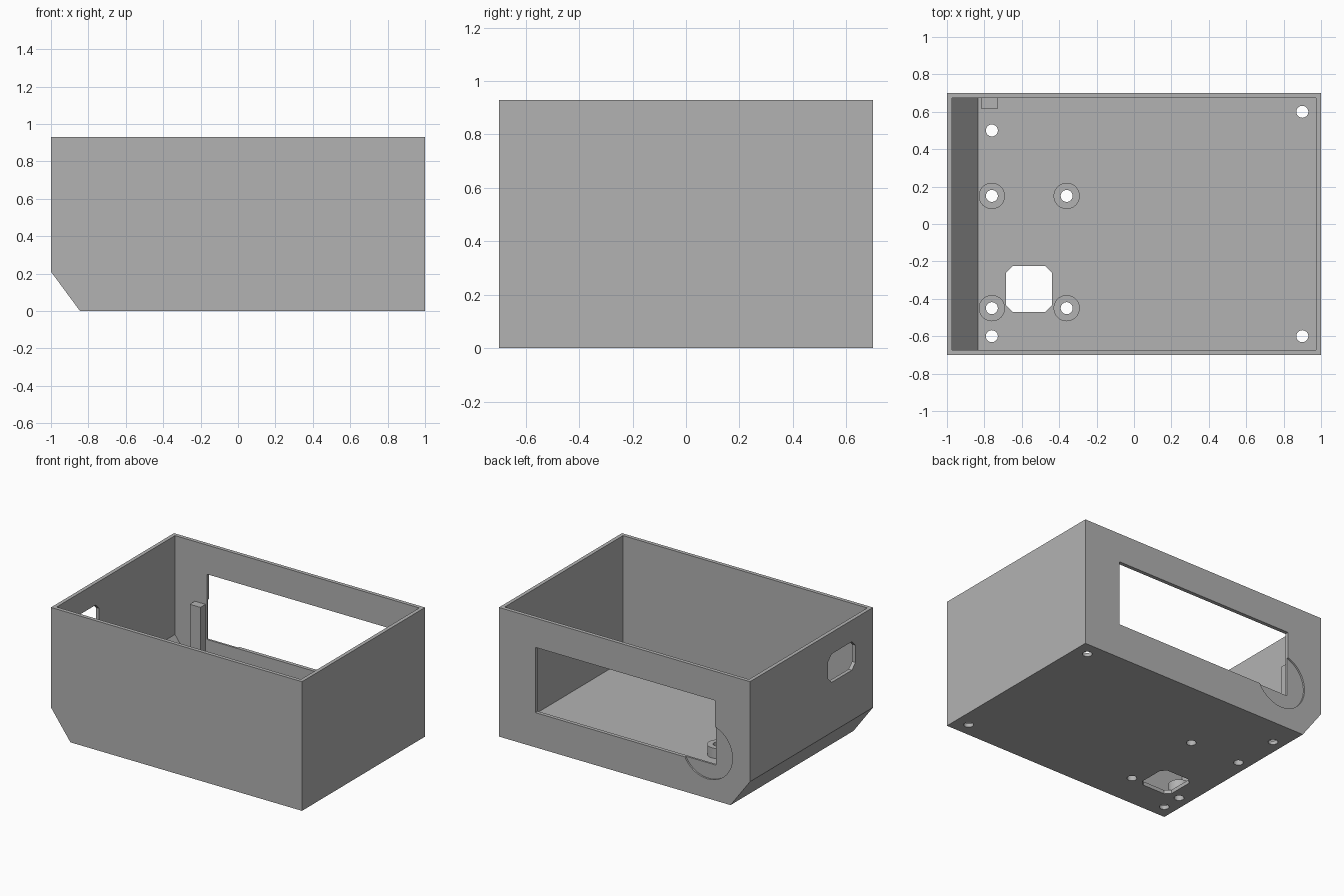
import bpy, bmesh, math
from mathutils import Matrix, Vector

if "Cube" in bpy.data.objects:
    bpy.data.objects.remove(bpy.data.objects["Cube"], do_unlink=True)

WALL = 0.027
HX, HY, TOP = 1.0, 0.7, 0.93

grey = bpy.data.materials.new("plain grey")
grey.use_nodes = True
grey.diffuse_color = (0.448, 0.448, 0.448, 1)
grey.node_tree.nodes["Principled BSDF"].inputs["Base Color"].default_value = grey.diffuse_color


def prism(name, outline, axis, start, end):
    """Extrude a 2D outline along an axis: X takes (y, z), Y takes (x, z), Z takes (x, y)."""
    place = {"X": lambda a, b, d: (d, a, b),
             "Y": lambda a, b, d: (a, d, b),
             "Z": lambda a, b, d: (a, b, d)}[axis]
    step = Vector(place(0, 0, end - start))
    bm = bmesh.new()
    face = bm.faces.new([bm.verts.new(place(a, b, start)) for a, b in outline])
    moved = bmesh.ops.extrude_face_region(bm, geom=[face])["geom"]
    bmesh.ops.translate(bm, vec=step, verts=[v for v in moved if isinstance(v, bmesh.types.BMVert)])
    bmesh.ops.recalc_face_normals(bm, faces=bm.faces)
    mesh = bpy.data.meshes.new(name)
    bm.to_mesh(mesh)
    bm.free()
    mesh.materials.append(grey)
    obj = bpy.data.objects.new(name, mesh)
    bpy.context.collection.objects.link(obj)
    return obj


def rect(a0, a1, b0, b1, cut=0):
    """Rectangle outline, with clipped corners if cut is given."""
    if not cut:
        return [(a0, b0), (a1, b0), (a1, b1), (a0, b1)]
    return [(a0 + cut, b0), (a1 - cut, b0), (a1, b0 + cut), (a1, b1 - cut),
            (a1 - cut, b1), (a0 + cut, b1), (a0, b1 - cut), (a0, b0 + cut)]


def circle(a, b, r, n=48):
    return [(a + r * math.cos(math.tau * i / n), b + r * math.sin(math.tau * i / n)) for i in range(n)]


def cut_away(target, *shape):
    cutter = prism("cutter", *shape)
    cutter.hide_render = True
    mod = target.modifiers.new("cut", "BOOLEAN")
    mod.operation, mod.solver, mod.object = "DIFFERENCE", "EXACT", cutter
    bpy.context.view_layer.objects.active = target
    bpy.ops.object.modifier_apply(modifier=mod.name)
    bpy.data.objects.remove(cutter, do_unlink=True)


def smooth(obj):
    bpy.ops.object.select_all(action="DESELECT")
    obj.select_set(True)
    bpy.context.view_layer.objects.active = obj
    bpy.ops.object.shade_smooth_by_angle(angle=math.radians(30))


# Open box with one bevelled lower edge
outer = [(-0.845, 0), (HX, 0), (HX, TOP), (-HX, TOP), (-HX, 0.21)]
inner = [(-0.835, WALL), (HX - WALL, WALL), (HX - WALL, TOP + 0.1),
         (WALL - HX, TOP + 0.1), (WALL - HX, 0.218)]
case = prism("case", outer, "Y", -HY, HY)
cut_away(case, inner, "Y", WALL - HY, HY - WALL)

# Back window and shallow round recess beside it
cut_away(case, circle(-0.66, 0.34, 0.2, 64), "Y", HY - 0.012, HY + 0.1)
cut_away(case, rect(-0.72, 0.71, 0.25, 0.72), "Y", HY - 0.1, HY + 0.1)

# Clipped-corner openings in the side wall and the floor
cut_away(case, rect(-0.5, -0.19, 0.57, 0.775, 0.04), "X", -HX - 0.1, 0.1 - HX)
cut_away(case, rect(-0.685, -0.438, -0.47, -0.225, 0.035), "Z", -0.1, 0.1)

# Floor screw holes
standoffs = [(x, y) for x in (-0.76, -0.36) for y in (-0.45, 0.15)]
corners = [(-0.76, -0.6), (-0.76, 0.5), (0.9, -0.6), (0.9, 0.6)]
for x, y in standoffs + corners:
    cut_away(case, circle(x, y, 0.032, 32), "Z", -0.1, 0.1)
smooth(case)

# Hollow mounting posts
for i, (x, y) in enumerate(standoffs):
    post = prism(f"standoff_{i + 1}", circle(x, y, 0.07), "Z", WALL, 0.1)
    cut_away(post, circle(x, y, 0.032, 32), "Z", -0.1, 0.2)
    smooth(post)

# Square pillar against the back wall
prism("pillar", rect(-0.815, -0.73, 0.615, HY - WALL), "Z", WALL, 0.5)
